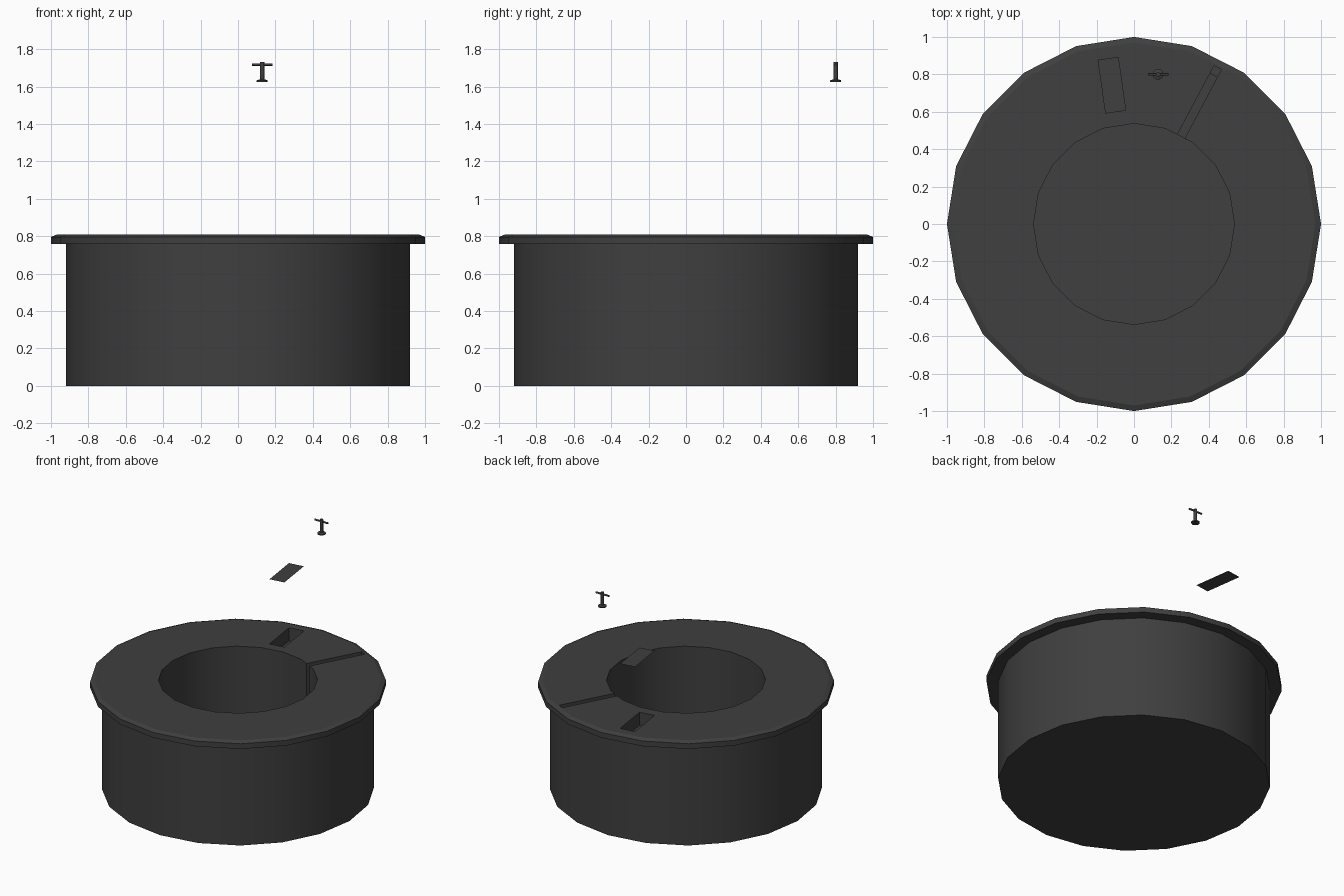
import bpy, bmesh, math
from mathutils import Matrix, Vector

if "Cube" in bpy.data.objects:
    bpy.data.objects.remove(bpy.data.objects["Cube"])

SIDES = 20

dark = bpy.data.materials.new("dark_grey")
dark.diffuse_color = (0.05, 0.05, 0.05, 1)
dark.use_nodes = True
dark.node_tree.nodes["Principled BSDF"].inputs["Base Color"].default_value = dark.diffuse_color


def make_object(name, bm):
    mesh = bpy.data.meshes.new(name)
    bm.to_mesh(mesh)
    bm.free()
    mesh.materials.append(dark)
    ob = bpy.data.objects.new(name, mesh)
    bpy.context.collection.objects.link(ob)
    return ob


def activate(ob):
    bpy.ops.object.select_all(action='DESELECT')
    ob.select_set(True)
    bpy.context.view_layer.objects.active = ob


def smooth(ob, degrees=20):
    activate(ob)
    bpy.ops.object.shade_smooth_by_angle(angle=math.radians(degrees))


def lathe(name, profile, sides, centre=(0, 0, 0)):
    """Revolve (radius, z) points around z and cap both ends."""
    bm = bmesh.new()
    rings = []
    for r, z in profile:
        rings.append([bm.verts.new((centre[0] + r * math.cos(a), centre[1] + r * math.sin(a), centre[2] + z))
                      for a in (2 * math.pi * i / sides for i in range(sides))])
    for a, b in zip(rings, rings[1:]):
        for i in range(sides):
            j = (i + 1) % sides
            bm.faces.new((a[i], a[j], b[j], b[i]))
    bm.faces.new(rings[0])
    bm.faces.new(rings[-1])
    bmesh.ops.recalc_face_normals(bm, faces=bm.faces)
    return make_object(name, bm)


def box(name, centre, size, angle=0):
    bm = bmesh.new()
    m = Matrix.Translation(centre) @ Matrix.Rotation(angle, 4, 'Z') @ Matrix.Diagonal((*size, 1))
    bmesh.ops.create_cube(bm, size=1, matrix=m)
    return make_object(name, bm)


def cut(target, cutter):
    cutter.hide_render = True
    mod = target.modifiers.new("cut", 'BOOLEAN')
    mod.operation = 'DIFFERENCE'
    mod.solver = 'EXACT'
    mod.object = cutter
    activate(target)
    bpy.ops.object.modifier_apply(modifier=mod.name)
    bpy.data.objects.remove(cutter)


# Drum with overhanging rim and central well
drum = lathe("drum", [(0.92, 0), (0.92, 0.757), (1, 0.757), (1, 0.796), (0.97, 0.808),
                      (0.537, 0.808), (0.537, 0.04)], SIDES)

# Radial slot: deep inside the wall, shallow across the rim
slot_angle = math.radians(62)
slot_dir = Vector((math.cos(slot_angle), math.sin(slot_angle), 0))


def slot_cutter(r0, r1, z0):
    c = slot_dir * (r0 + r1) / 2 + Vector((0.003, 0, (z0 + 0.9) / 2))
    return box("slot_cutter", c, (r1 - r0, 0.044, 0.9 - z0), slot_angle)


cut(drum, slot_cutter(0.45, 0.90, 0.06))
cut(drum, slot_cutter(0.80, 0.947, 0.775))

# Rectangular pocket in the top
lid_centre, lid_size, lid_angle = (-0.118, 0.742), (0.113, 0.29), math.radians(8)
cut(drum, box("pocket_cutter", (*lid_centre, 0.81), (*lid_size, 0.2), lid_angle))
smooth(drum)

# Thin lid floating above the pocket
bm = bmesh.new()
bmesh.ops.create_grid(bm, x_segments=1, y_segments=1, size=0.5,
                      matrix=Matrix.Translation((*lid_centre, 1.29)) @ Matrix.Rotation(lid_angle, 4, 'Z')
                      @ Matrix.Diagonal((*lid_size, 1, 1)))
make_object("pocket_lid", bm)

# Small T handle: flanged post and crossbar
post = lathe("handle_post", [(0.029, 0), (0.029, 0.008), (0.012, 0.014), (0.012, 0.107)],
             12, (0.129, 0.80, 1.625))
smooth(post, 31)
bm = bmesh.new()
bmesh.ops.create_cone(bm, cap_ends=True, segments=12, radius1=0.0065, radius2=0.0065, depth=0.11,
                      matrix=Matrix.Translation((0.129, 0.80, 1.717)) @ Matrix.Rotation(math.pi / 2, 4, 'Y'))
smooth(make_object("handle_crossbar", bm), 31)
